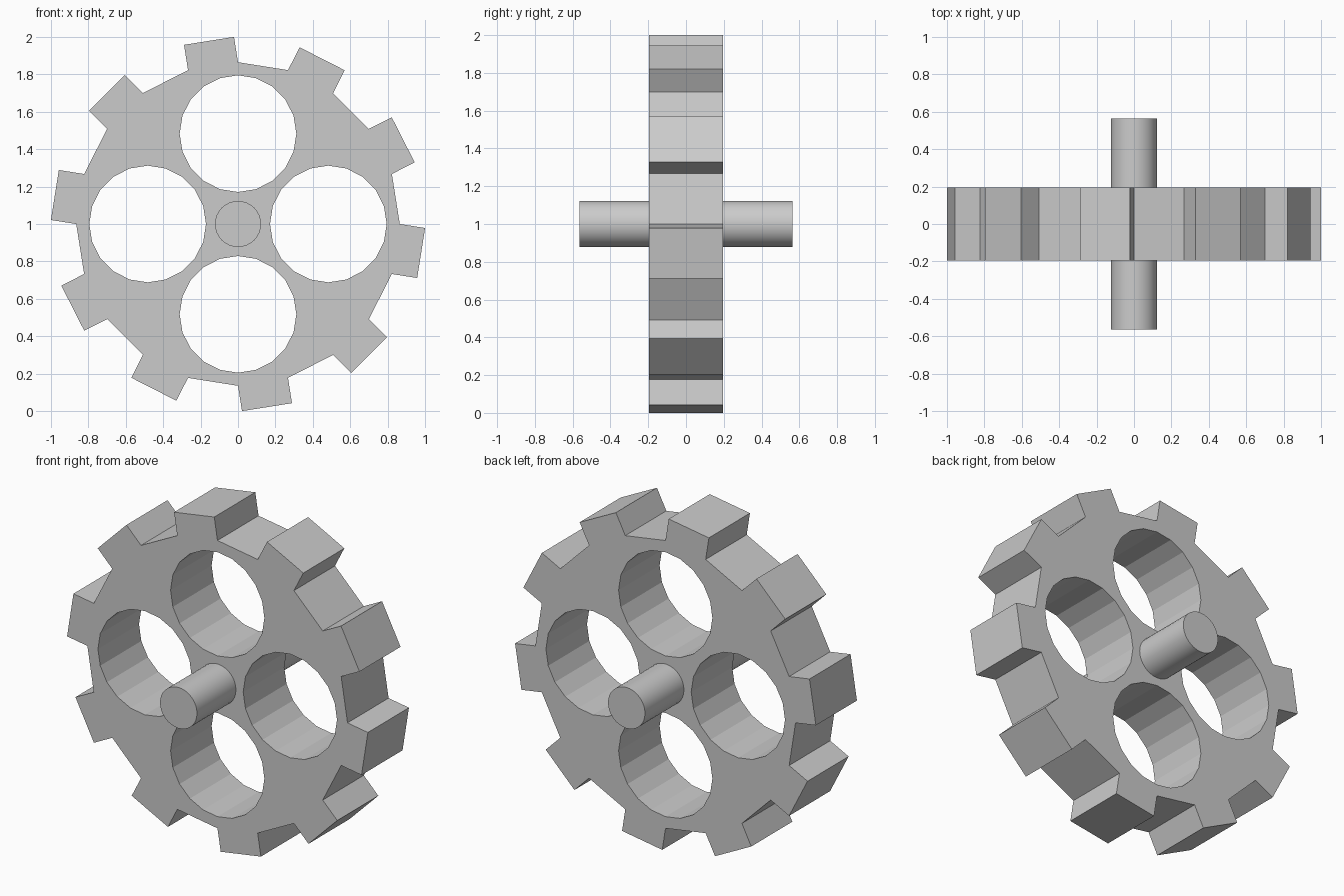
import bpy, bmesh
from math import cos, sin, radians

if "Cube" in bpy.data.objects:
    bpy.data.objects.remove(bpy.data.objects["Cube"])

CZ = 1.0            # axle height
ROOT_R = 0.865      # radius at the tooth roots
TOOTH_H = 0.137     # tooth height
HALF_W = 0.195      # half thickness of the wheel


def ring_prism(bm, cx, cz, r, half, sides):
    """Prism along y; returns its side faces in angular order."""
    rings = []
    for y in (-half, half):
        rings.append([bm.verts.new((cx + r * cos(radians(360 * i / sides)), y,
                                    cz + r * sin(radians(360 * i / sides))))
                      for i in range(sides)])
    front, back = rings
    bm.faces.new(front)
    bm.faces.new(back[::-1])
    return [bm.faces.new((front[i], back[i], back[(i + 1) % sides], front[(i + 1) % sides]))
            for i in range(sides)]


def finish(bm, name):
    bmesh.ops.recalc_face_normals(bm, faces=bm.faces[:])
    mesh = bpy.data.meshes.new(name)
    bm.to_mesh(mesh)
    bm.free()
    obj = bpy.data.objects.new(name, mesh)
    bpy.context.collection.objects.link(obj)
    return obj


# Gear body: 20-sided disc with every second side pulled out as a tooth
bm = bmesh.new()
sides = ring_prism(bm, 0, CZ, ROOT_R, HALF_W, 20)
bmesh.ops.recalc_face_normals(bm, faces=bm.faces[:])
res = bmesh.ops.extrude_discrete_faces(bm, faces=sides[1::2])
for f in res["faces"]:
    f.normal_update()
    bmesh.ops.translate(bm, vec=f.normal * TOOTH_H, verts=f.verts[:])
bmesh.ops.remove_doubles(bm, verts=bm.verts[:], dist=1e-5)
gear = finish(bm, "gear_wheel")

# Four round lightening holes
bm = bmesh.new()
for dx, dz in ((1, 0), (0, 1), (-1, 0), (0, -1)):
    ring_prism(bm, dx * 0.483, CZ + dz * 0.483, 0.312, 0.4, 20)
cutter = finish(bm, "hole_cutter")
cutter.hide_render = True

mod = gear.modifiers.new("holes", 'BOOLEAN')
mod.operation = 'DIFFERENCE'
mod.solver = 'EXACT'
mod.object = cutter
bpy.context.view_layer.objects.active = gear
bpy.ops.object.modifier_apply(modifier=mod.name)
bpy.data.objects.remove(cutter)

# Axle through the middle
bm = bmesh.new()
ring_prism(bm, 0, CZ, 0.123, 0.565, 32)
axle = finish(bm, "axle")
bpy.ops.object.select_all(action='DESELECT')
axle.select_set(True)
bpy.context.view_layer.objects.active = axle
bpy.ops.object.shade_smooth_by_angle(angle=radians(30))
